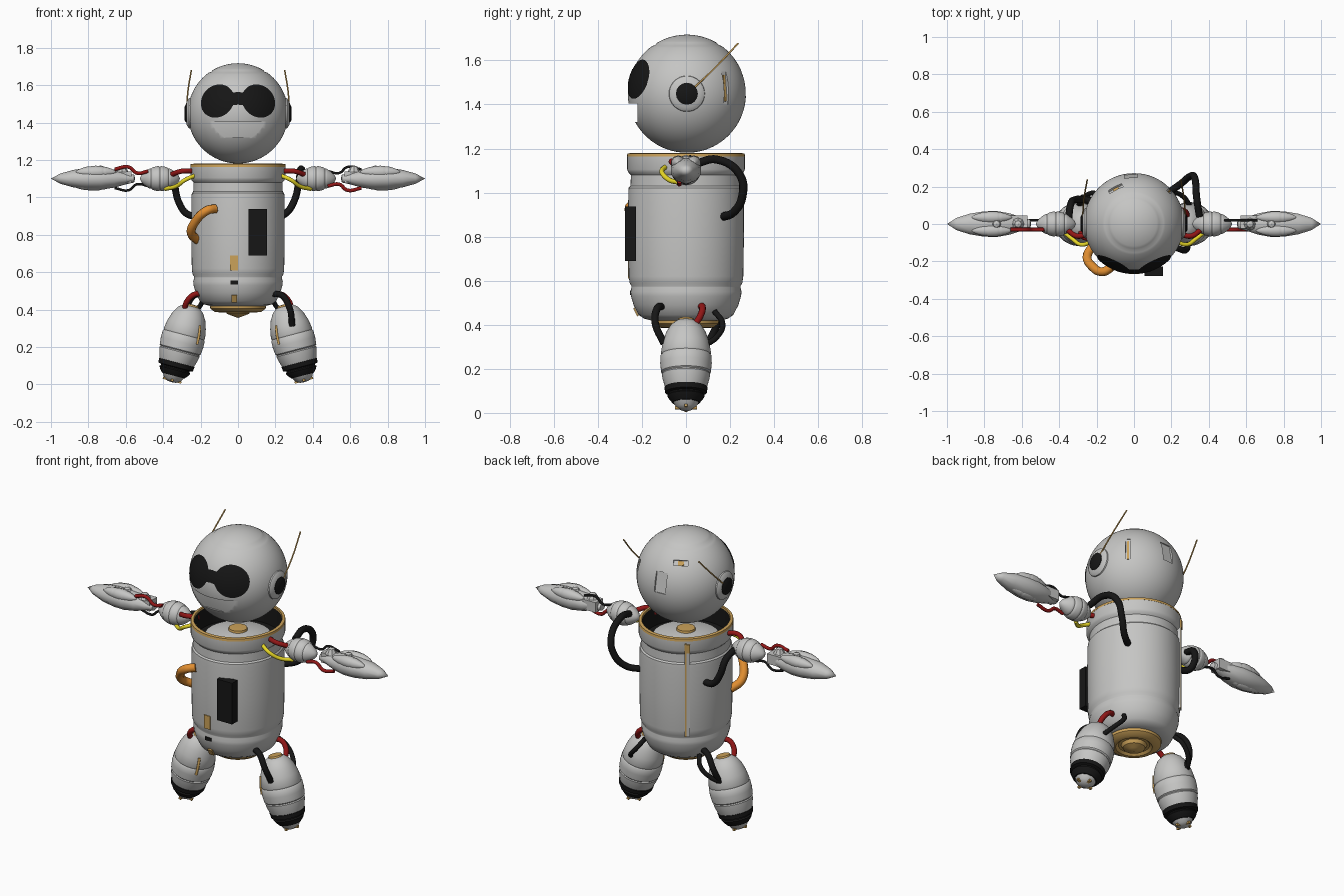
import bpy, bmesh, math
from mathutils import Matrix, Vector

if "Cube" in bpy.data.objects:
    bpy.data.objects.remove(bpy.data.objects["Cube"], do_unlink=True)


def material(name, r, g, b):
    m = bpy.data.materials.new(name)
    m.use_nodes = True
    m.diffuse_color = (r, g, b, 1)
    bsdf = next(n for n in m.node_tree.nodes if n.type == 'BSDF_PRINCIPLED')
    bsdf.inputs["Base Color"].default_value = (r, g, b, 1)
    bsdf.inputs["Roughness"].default_value = 0.6
    return m


GREY = material("light grey", 0.56, 0.56, 0.55)
BLACK = material("black", 0.008, 0.008, 0.008)
TAN = material("tan", 0.6, 0.36, 0.1)
ORANGE = material("orange", 0.75, 0.27, 0.03)
RED = material("red", 0.28, 0.008, 0.008)
YELLOW = material("yellow", 0.8, 0.68, 0.02)


def activate(ob):
    bpy.ops.object.select_all(action='DESELECT')
    ob.select_set(True)
    bpy.context.view_layer.objects.active = ob


def finish(name, bm, mat, matrix=Matrix(), smooth=35):
    bmesh.ops.transform(bm, matrix=matrix, verts=bm.verts)
    bmesh.ops.recalc_face_normals(bm, faces=bm.faces)
    mesh = bpy.data.meshes.new(name)
    bm.to_mesh(mesh)
    bm.free()
    mesh.materials.append(mat)
    ob = bpy.data.objects.new(name, mesh)
    bpy.context.collection.objects.link(ob)
    if smooth:
        activate(ob)
        bpy.ops.object.shade_smooth_by_angle(angle=math.radians(smooth))
    return ob


def lathe(name, profile, mat, matrix=Matrix(), sides=48, smooth=35):
    bm = bmesh.new()
    vs = [bm.verts.new((r, 0, z)) for r, z in profile]
    es = [bm.edges.new(pair) for pair in zip(vs, vs[1:])]
    bmesh.ops.spin(bm, geom=vs + es, axis=(0, 0, 1), cent=(0, 0, 0),
                   angle=math.tau, steps=sides)
    bmesh.ops.remove_doubles(bm, verts=bm.verts, dist=0.0003)
    return finish(name, bm, mat, matrix, smooth)


def box(name, size, mat, matrix):
    bm = bmesh.new()
    bmesh.ops.create_cube(bm, size=1)
    return finish(name, bm, mat, matrix @ Matrix.Diagonal((*size, 1)), 0)


def tube(name, points, radius, mat, matrix=Matrix()):
    cu = bpy.data.curves.new(name, 'CURVE')
    cu.dimensions = '3D'
    cu.bevel_depth, cu.bevel_resolution, cu.resolution_u = radius, 3, 8
    cu.use_fill_caps = True
    sp = cu.splines.new('BEZIER')
    sp.bezier_points.add(len(points) - 1)
    for bp, p in zip(sp.bezier_points, points):
        bp.co = matrix @ Vector(p)
        bp.handle_left_type = bp.handle_right_type = 'AUTO'
    cu.materials.append(mat)
    ob = bpy.data.objects.new(name, cu)
    bpy.context.collection.objects.link(ob)
    activate(ob)
    bpy.ops.object.convert(target='MESH')


def side_name(s):
    return "left" if s > 0 else "right"


# Head: sphere with a seam around the crown
R, HEAD = 0.268, Vector((0, 0.004, 1.449))
sphere = []
for i in range(61):
    a = math.pi * i / 60
    r = R - (0.004 if i == 11 else 0)
    sphere.append((r * math.sin(a), r * math.cos(a)))
head = lathe("head", sphere, GREY, Matrix.Translation(HEAD), 72)

# Recesses: mouth and the hatches behind
cutters = [box("mouth_cutter", (0.29, 0.1, 0.085), GREY, Matrix.Translation((0, -0.27, 1.362)))]
hatches = [((-0.37, 0.70, 0.61), 0.08, 0.03), ((-0.06, 0.98, 0.19), 0.07, 0.12),
           ((0.74, 0.67, 0.1), 0.026, 0.15)]
for d, w, h in hatches:
    d = Vector(d).normalized()
    rot = d.to_track_quat('Z', 'Y').to_matrix().to_4x4()
    cutters.append(box("hatch_cutter", (w, h, 0.04), GREY, Matrix.Translation(HEAD + d * (R + 0.006)) @ rot))
    if min(w, h) < 0.05:
        box("hatch_trim", (w * 0.4, h * 0.8, 0.006), TAN, Matrix.Translation(HEAD + d * (R - 0.012)) @ rot)
for c in cutters:
    c.hide_render = True
    mod = head.modifiers.new("recess", 'BOOLEAN')
    mod.operation, mod.solver, mod.object = 'DIFFERENCE', 'EXACT', c
    activate(head)
    bpy.ops.object.modifier_apply(modifier=mod.name)
    bpy.data.objects.remove(c, do_unlink=True)
activate(head)
bpy.ops.object.shade_smooth_by_angle(angle=math.radians(35))

# Eye mask: two joined lobes laid on the sphere
bm = bmesh.new()
cols, rows, rings = 60, 10, []
for i in range(cols + 1):
    x = -0.198 + 0.396 * i / cols
    off = (abs(x) - 0.11) / 0.089
    half = max(0.088 * math.sqrt(max(0, 1 - off * off)), 0.034 if abs(x) < 0.06 else 0.001)
    col = []
    for j in range(rows + 1):
        z = 1.515 - HEAD.z - 0.012 * off + half * (2 * j / rows - 1)
        y = -math.sqrt(max(0, (R + 0.004) ** 2 - x * x - z * z))
        col.append(bm.verts.new(HEAD + Vector((x, y, z))))
    rings.append(col)
for a, b in zip(rings, rings[1:]):
    for j in range(rows):
        bm.faces.new((a[j], b[j], b[j + 1], a[j + 1]))
finish("eye_mask", bm, BLACK)

# Ears and antennae
for s in (1, -1):
    n = side_name(s)
    turn = Matrix.Translation((0, 0.004, 1.449)) @ Matrix.Rotation(s * math.pi / 2, 4, 'Y')
    lathe(n + "_ear_pad", [(0, 0.24), (0.085, 0.24), (0.08, 0.262), (0.062, 0.275), (0, 0.277)], GREY, turn, 32)
    lathe(n + "_ear_cap", [(0, 0.26), (0.05, 0.26), (0.05, 0.278), (0.035, 0.286), (0, 0.286)], BLACK, turn, 16)
    tube(n + "_antenna", [(s * 0.275, 0.02, 1.46), (s * 0.268, 0.13, 1.565), (s * 0.25, 0.237, 1.678)], 0.004, TAN)

# Body shell, rim and the open top
OVAL = Matrix.Diagonal((0.95, 1, 1, 1))
lathe("body", [(0, 0.42), (0.16, 0.42), (0.19, 0.428), (0.215, 0.445), (0.238, 0.49), (0.25, 0.53),
               (0.252, 0.55), (0.247, 0.57), (0.247, 0.575), (0.256, 0.59), (0.26, 0.62), (0.263, 0.8),
               (0.262, 1.0), (0.26, 1.022), (0.252, 1.03), (0.25, 1.08), (0.262, 1.092), (0.267, 1.105),
               (0.267, 1.165), (0.25, 1.165), (0.25, 1.05), (0, 1.05)], GREY, OVAL, 64)
lathe("body_rim", [(0.249, 1.163), (0.268, 1.163), (0.266, 1.177), (0.249, 1.18), (0.249, 1.163)], TAN, OVAL, 64)
lathe("inner_lining", [(0.248, 1.17), (0.246, 1.06), (0, 1.06)], BLACK, OVAL, 64)
lathe("inner_floor", [(0, 1.06), (0.19, 1.06), (0.18, 1.085), (0.1, 1.11), (0, 1.118)], GREY)
lathe("neck_stud", [(0, 1.1), (0.055, 1.1), (0.05, 1.126), (0, 1.128)], TAN, sides=24)
lathe("bottom_ring", [(0, 0.425), (0.15, 0.425), (0.148, 0.405), (0.125, 0.388), (0.1, 0.385), (0.085, 0.397),
                      (0.07, 0.397), (0.06, 0.378), (0.03, 0.366), (0, 0.355)], TAN)

# Body fittings
box("chest_panel", (0.1, 0.05, 0.247), BLACK, Matrix.Translation((0.105, -0.253, 0.813)))
box("front_label", (0.042, 0.008, 0.08), TAN, Matrix.Translation((-0.021, -0.26, 0.65)))
box("front_catch", (0.04, 0.008, 0.02), BLACK, Matrix.Translation((-0.021, -0.25, 0.545)))
box("front_tab", (0.03, 0.008, 0.04), TAN,
    Matrix.Translation((-0.021, -0.227, 0.458)) @ Matrix.Rotation(0.48, 4, 'X'))
spine = OVAL @ Matrix.Rotation(math.radians(38), 4, 'Z')
box("back_rib", (0.03, 0.02, 0.56), GREY, spine @ Matrix.Translation((0, 0.257, 0.87)))
box("back_rib_trim", (0.009, 0.008, 0.56), TAN, spine @ Matrix.Translation((0.008, 0.266, 0.87)))
box("back_clasp", (0.03, 0.008, 0.05), TAN, spine @ Matrix.Translation((0, 0.27, 1.12)))
tube("orange_handle", [(-0.12, -0.23, 0.94), (-0.165, -0.255, 0.93), (-0.225, -0.225, 0.875),
                       (-0.25, -0.17, 0.81), (-0.215, -0.11, 0.77)], 0.024, ORANGE)


def bead(length, radius, grooves):
    pts = []
    for i in range(33):
        t = i / 32
        r = radius * math.sin(math.pi * t) ** 0.65 if 0 < i < 32 else 0
        pts.append((r * (0.94 if i in grooves else 1), t * length))
    return pts


# Arms and hands
for s in (1, -1):
    n = side_name(s)
    along = Matrix.Translation((0, 0, 1.1)) @ Matrix.Rotation(s * math.pi / 2, 4, 'Y')
    lathe(n + "_upper_arm", bead(0.215, 0.067, (9, 16, 23)), GREY, along @ Matrix.Translation((0, 0, 0.31)), 32)
    lathe(n + "_hand", [(0, 0.55), (0.024, 0.555), (0.036, 0.6), (0.056, 0.66), (0.069, 0.73), (0.068, 0.8),
                        (0.055, 0.88), (0.032, 0.95), (0, 1.0)], GREY,
          along @ Matrix.Diagonal((0.85, 1.05, 1, 1)), 10, 50)
    # Folded fingers and wrist
    for y, z, length in ((0.035, 0.035, 0.22), (-0.035, 0.035, 0.22), (0, -0.03, 0.25)):
        lathe(n + "_finger", bead(length, 0.034, (10, 20)), GREY,
              Matrix.Translation((s * 0.65, y, z)) @ along, 10, 50)
    box(n + "_wrist", (0.13, 0.07, 0.06), GREY, Matrix.Translation((s * 0.635, 0.01, 1.108)))
    for x in (0.62, 0.735):
        lathe(n + "_knuckle", [(0, 0), (0.035, 0), (0.018, 0.03), (0, 0.036)], GREY,
              Matrix.Translation((s * x, 0.0, 1.135)), 8, 0)

# Legs with black ankle bands and a segmented foot
for s in (1, -1):
    n = side_name(s)
    lean = Matrix.Translation((s * 0.355, 0, 0.012)) @ Matrix.Rotation(-s * 0.257, 4, 'Y')
    lathe(n + "_leg", [(0, 0.085), (0.085, 0.085), (0.094, 0.105), (0.107, 0.15), (0.11, 0.168), (0.107, 0.174),
                       (0.113, 0.18), (0.117, 0.22), (0.116, 0.255), (0.111, 0.262), (0.114, 0.27),
                       (0.105, 0.32), (0.09, 0.365), (0.068, 0.4), (0.045, 0.418), (0, 0.424)], GREY, lean)
    lathe(n + "_ankle_band", [(0, 0.036), (0.062, 0.036), (0.078, 0.055), (0.085, 0.068), (0.078, 0.074),
                              (0.078, 0.08), (0.095, 0.084), (0.098, 0.108), (0.09, 0.11), (0, 0.11)], BLACK, lean, 40)
    lathe(n + "_foot", [(0, 0), (0.024, 0.002), (0.045, 0.015), (0.06, 0.04), (0, 0.04)], GREY, lean, 12)
    for k in range(4):
        box(n + "_foot_slot", (0.03, 0.014, 0.012), TAN,
            lean @ Matrix.Rotation(k * math.pi / 2, 4, 'Z') @ Matrix.Translation((0.036, 0, 0.011)))
    lathe(n + "_hip_cap", [(0, 0.41), (0.042, 0.41), (0.036, 0.428), (0, 0.43)], TAN, lean, 24)
    tube(n + "_leg_trim", [(-s * 0.07, -0.075, 0.33), (-s * 0.078, -0.082, 0.28), (-s * 0.08, -0.085, 0.23)],
         0.007, TAN, lean)
    # Hip cables repeat with a half turn
    half = Matrix.Diagonal((s, s, 1, 1))
    tube(n + "_hip_cable", [(0.19, -0.11, 0.485), (0.235, -0.13, 0.475), (0.275, -0.14, 0.41), (0.29, -0.1, 0.315)],
         0.017, BLACK, half)
    tube(n + "_hip_wire", [(0.19, 0.06, 0.485), (0.235, 0.075, 0.48), (0.275, 0.065, 0.44), (0.285, 0.04, 0.4)],
         0.015, RED, half)
    tube(n + "_rear_cable", [(0.18, 0.13, 0.46), (0.21, 0.165, 0.41), (0.27, 0.14, 0.345), (0.3, 0.09, 0.31)],
         0.013, BLACK, Matrix.Diagonal((s, 1, 1, 1)))

# Shoulder cables
tube("left_shoulder_cable", [(0.35, 0.04, 1.13), (0.335, 0.14, 1.15), (0.325, 0.245, 1.08), (0.3, 0.255, 0.98),
                             (0.25, 0.215, 0.91), (0.18, 0.165, 0.89)], 0.019, BLACK)
tube("right_shoulder_cable", [(-0.35, 0.02, 1.1), (-0.34, 0.1, 1.07), (-0.315, 0.13, 0.97), (-0.27, 0.13, 0.91),
                              (-0.21, 0.12, 0.9)], 0.019, BLACK)
for s in (1, -1):
    n = side_name(s)
    flip = Matrix.Diagonal((s, 1, 1, 1))
    tube(n + "_shoulder_wire", [(0.23, -0.04, 1.14), (0.3, -0.065, 1.14), (0.36, -0.03, 1.12)], 0.014, RED, flip)
    tube(n + "_yellow_wire", [(0.22, -0.09, 1.12), (0.28, -0.11, 1.095), (0.33, -0.08, 1.06), (0.39, -0.03, 1.045)],
         0.011, YELLOW, flip)
    # Wrist wires swap height between the two arms
    for label, mat, k, r, y in (("red", RED, -s, 0.01, -0.03), ("black", BLACK, s, 0.007, 0.02)):
        tube(n + "_wrist_wire_" + label, [(0.48, y, 1.1 + k * 0.04), (0.54, y, 1.1 + k * 0.03),
                                          (0.585, y, 1.1 + k * 0.062), (0.66, y, 1.1 + k * 0.05)], r, mat, flip)
